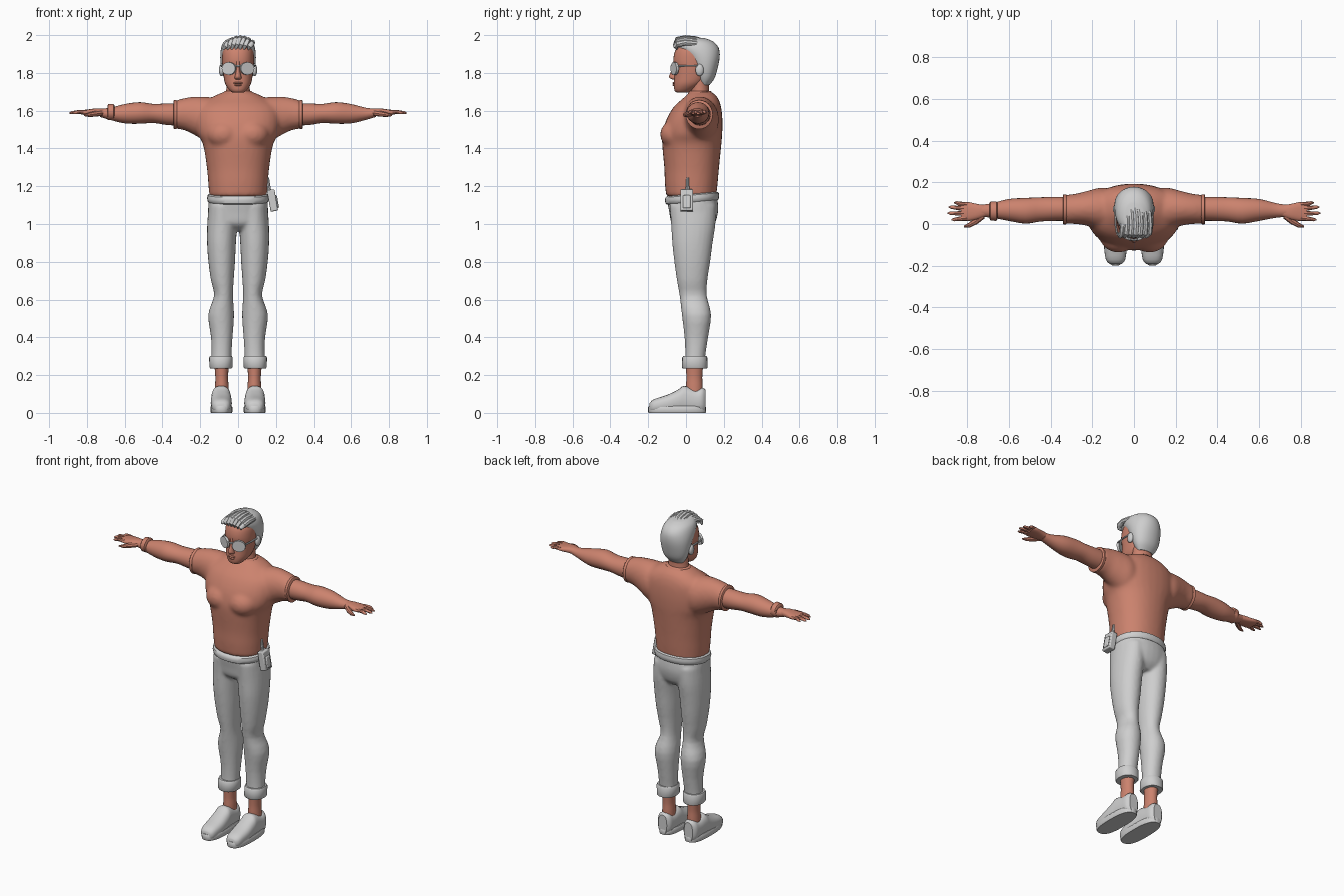
import bpy, bmesh, math
from mathutils import Vector, Matrix


def material(name, rgb):
    m = bpy.data.materials.new(name)
    m.diffuse_color = (*rgb, 1)
    return m


SKIN = material("warm_skin", (0.60, 0.225, 0.155))
GREY = material("light_grey", (0.62, 0.62, 0.62))


def bridge(bm, rings):
    """Skin a list of vertex rings and cap both ends."""
    n = len(rings[0])
    for a, b in zip(rings, rings[1:]):
        for i in range(n):
            bm.faces.new((a[i], a[(i + 1) % n], b[(i + 1) % n], b[i]))
    bm.faces.new(rings[0])
    bm.faces.new(rings[-1])


def loft(bm, axis, secs, p=2.0, n=24, steps=3, flip=1):
    """Smooth loft through (position, a0, a1, b0, b1) bounds along an axis."""
    path = []
    for i in range(len(secs) - 1):
        q = [secs[max(0, min(len(secs) - 1, i + k))] for k in (-1, 0, 1, 2)]
        for s in range(steps):
            t = s / steps
            path.append([0.5 * (2 * b + (c - a) * t + (2 * a - 5 * b + 4 * c - d) * t * t
                                + (3 * b - a - 3 * c + d) * t ** 3)
                         for a, b, c, d in zip(*q)])
    path.append(secs[-1])
    rings = []
    for pos, a0, a1, b0, b1 in path:
        ring = []
        for k in range(n):
            c, s = math.cos(2 * math.pi * k / n), math.sin(2 * math.pi * k / n)
            u = (a0 + a1) / 2 + (a1 - a0) / 2 * math.copysign(abs(c) ** (2 / p), c)
            v = (b0 + b1) / 2 + (b1 - b0) / 2 * math.copysign(abs(s) ** (2 / p), s)
            x, y, z = {'x': (pos, u, v), 'y': (u, pos, v), 'z': (u, v, pos)}[axis]
            ring.append(bm.verts.new((x * flip, y, z)))
        rings.append(ring)
    bridge(bm, rings)


def sym(rows):
    """Rows (z, half width, y0, y1) to full bounds."""
    return [(z, -w, w, a, b) for z, w, a, b in rows]


def tube(bm, pts, radii, ref, n=8, flat=1.0):
    pts = [Vector(q) for q in pts]
    rings = []
    for i, q in enumerate(pts):
        d = (pts[min(i + 1, len(pts) - 1)] - pts[max(i - 1, 0)]).normalized()
        u = d.cross(Vector(ref)).normalized()
        v = d.cross(u)
        rings.append([bm.verts.new(q + radii[i] * (u * math.cos(a) * flat + v * math.sin(a)))
                      for a in (2 * math.pi * k / n for k in range(n))])
    bridge(bm, rings)


def ball(bm, loc, size):
    bmesh.ops.create_uvsphere(bm, u_segments=20, v_segments=12, radius=1,
                              matrix=Matrix.Translation(loc) @ Matrix.Diagonal((*size, 1)))


def box(bm, loc, size, rot=None):
    m = Matrix.Translation(loc) @ (rot or Matrix()) @ Matrix.Diagonal((*size, 1))
    bmesh.ops.create_cube(bm, size=1, matrix=m)


def finish(name, bm, mat, mirror=False, voxel=0, bevel=0):
    bmesh.ops.recalc_face_normals(bm, faces=bm.faces)
    for f in bm.faces:
        f.smooth = True
    me = bpy.data.meshes.new(name)
    bm.to_mesh(me)
    bm.free()
    me.set_sharp_from_angle(angle=math.radians(42))
    me.materials.append(mat)
    ob = bpy.data.objects.new(name, me)
    bpy.context.collection.objects.link(ob)
    if bevel:
        b = ob.modifiers.new("bevel", 'BEVEL')
        b.width, b.segments = bevel, 2
    if mirror:
        ob.modifiers.new("mirror", 'MIRROR').use_mirror_merge = False
    if voxel:
        r = ob.modifiers.new("blend", 'REMESH')
        r.mode, r.voxel_size, r.use_smooth_shade = 'VOXEL', voxel, True
        s = ob.modifiers.new("soften", 'SMOOTH')
        s.factor, s.iterations = 0.5, 6
    return ob


# shirt: torso, chest and sleeves blended together
bm = bmesh.new()
loft(bm, 'z', sym([(1.145, .152, -.105, .16), (1.22, .158, -.112, .168), (1.30, .165, -.115, .175),
                   (1.42, .185, -.126, .187), (1.48, .215, -.124, .192), (1.55, .225, -.105, .193),
                   (1.62, .21, -.065, .186), (1.67, .14, -.01, .167), (1.70, .075, .02, .135)]), p=2.2, n=32)
for s in (1, -1):
    ball(bm, (s * .075, -.06, 1.475), (.09, .077, .075))
    loft(bm, 'x', [(.08, -.01, .15, 1.45, 1.66), (.15, -.03, .175, 1.43, 1.672), (.22, -.01, .16, 1.465, 1.675),
                   (.28, 0, .145, 1.495, 1.668), (.335, 0, .14, 1.505, 1.652)], flip=s)
finish("shirt", bm, SKIN, voxel=.011)

# shirt hems
bm = bmesh.new()
loft(bm, 'x', [(.322, .002, .139, 1.506, 1.654), (.328, -.002, .142, 1.502, 1.657),
               (.338, -.002, .142, 1.502, 1.656), (.341, .002, .138, 1.506, 1.652)], steps=1)
finish("sleeve_hem", bm, SKIN, mirror=True)
bm = bmesh.new()
loft(bm, 'z', sym([(1.685, .083, .008, .142), (1.70, .075, .016, .135), (1.704, .069, .022, .13)]), steps=1)
finish("collar", bm, SKIN)

# arms with hands
bm = bmesh.new()
loft(bm, 'x', [(.30, .015, .13, 1.52, 1.64), (.38, .015, .13, 1.525, 1.638), (.45, .012, .128, 1.535, 1.636),
               (.52, .002, .125, 1.531, 1.645), (.60, .015, .12, 1.533, 1.635), (.68, .03, .10, 1.552, 1.615),
               (.73, .034, .092, 1.567, 1.612)])
finish("arm", bm, SKIN, mirror=True)
bm = bmesh.new()
loft(bm, 'x', [(.71, .036, .09, 1.57, 1.61), (.75, .022, .096, 1.572, 1.612), (.80, .014, .106, 1.576, 1.606),
               (.83, .018, .104, 1.58, 1.602)], p=2.4, n=20)
for y, tip, dy in ((.027, .875, -.006), (.05, .893, .002), (.073, .888, .008), (.094, .862, .008)):
    tube(bm, [(.80, y, 1.593), (.84, y + dy * .4, 1.594), (tip - .012, y + dy, 1.589), (tip, y + dy, 1.586)],
         (.011, .0105, .008, .003), (0, 0, 1))
tube(bm, [(.725, .04, 1.588), (.76, .012, 1.583), (.79, -.006, 1.578), (.815, -.012, 1.575)],
     (.016, .015, .011, .004), (0, 0, 1))
finish("hand", bm, SKIN, mirror=True)
bm = bmesh.new()
loft(bm, 'x', [(-.692, .024, .102, 1.553, 1.628), (-.687, .017, .107, 1.55, 1.634), (-.66, .015, .108, 1.55, 1.636),
               (-.655, .022, .103, 1.553, 1.63)], steps=1)
finish("wristband", bm, SKIN)

# trousers: pelvis and legs blended together
bm = bmesh.new()
loft(bm, 'z', sym([(.965, .08, -.03, .12), (1.0, .15, -.075, .152), (1.06, .158, -.088, .169),
                   (1.11, .157, -.097, .169), (1.15, .151, -.10, .163)]), p=2.3, n=32)
for s in (1, -1):
    loft(bm, 'z', [(.25, .035, .145, -.01, .102), (.30, .035, .14, -.004, .102), (.40, .029, .143, -.008, .117),
                   (.52, .021, .158, -.022, .133), (.62, .027, .127, -.034, .11), (.70, .023, .143, -.048, .113),
                   (.80, .016, .157, -.062, .128), (.90, .011, .164, -.073, .141), (1.0, .004, .163, -.079, .156),
                   (1.1, .0, .155, -.088, .16)], p=2.1, flip=s)
finish("trousers", bm, GREY, voxel=.0085)
bm = bmesh.new()
loft(bm, 'z', [(.236, .034, .148, -.018, .112), (.242, .029, .151, -.022, .114), (.292, .028, .153, -.02, .113),
               (.302, .033, .148, -.014, .108)], p=2.2, steps=1)
finish("trouser_cuff", bm, GREY, mirror=True)

# belt, slightly higher at the back
bm = bmesh.new()
loft(bm, 'z', sym([(1.112, .155, -.10, .168), (1.118, .161, -.108, .173), (1.135, .164, -.112, .176),
                   (1.15, .161, -.109, .173), (1.156, .152, -.10, .165)]), p=2.2, n=32, steps=1)
for v in bm.verts:
    v.co.z += .09 * v.co.y
finish("belt", bm, GREY)

# radio hanging on the hip
bm = bmesh.new()
tilt = Matrix.Rotation(math.radians(-10), 4, 'Y')
tilt = Matrix.Rotation(math.radians(10), 4, 'Y').inverted()
box(bm, (.182, .004, 1.125), (.04, .068, .115), tilt)
box(bm, (.205, .004, 1.118), (.012, .04, .07), tilt)
finish("radio", bm, GREY, bevel=.008)
bm = bmesh.new()
tube(bm, [(.166, .008, 1.17), (.160, .008, 1.21), (.157, .009, 1.245)], (.010, .009, .007), (0, 1, 0))
finish("antenna", bm, GREY)

# ankles and shoes
bm = bmesh.new()
loft(bm, 'z', [(.06, .05, .125, .0, .09), (.14, .05, .122, .0, .088), (.19, .053, .12, .002, .086),
               (.27, .047, .127, -.002, .092)], n=20)
finish("ankle", bm, SKIN, mirror=True)
bm = bmesh.new()
loft(bm, 'y', [(-.192, .06, .115, .005, .052), (-.17, .042, .135, .0, .072), (-.10, .033, .144, .0, .095),
               (-.04, .035, .143, .0, .124), (-.01, .038, .141, .0, .143), (.05, .04, .138, .0, .125),
               (.085, .044, .134, .0, .133), (.104, .06, .118, .005, .122)], p=2.5)
finish("shoe", bm, GREY, mirror=True)
bm = bmesh.new()
loft(bm, 'z', [(0, .033, .143, -.197, .104), (.006, .03, .146, -.2, .106), (.03, .03, .146, -.2, .106),
               (.036, .034, .142, -.196, .102)], p=2.6, n=32, steps=1)
finish("shoe_sole", bm, GREY, mirror=True)

# neck, head, nose and lips
bm = bmesh.new()
loft(bm, 'z', sym([(1.64, .08, .01, .14), (1.70, .063, .026, .122), (1.80, .06, .02, .125)]))
finish("neck", bm, SKIN)
bm = bmesh.new()
loft(bm, 'z', sym([(1.695, .026, -.046, .01), (1.706, .043, -.06, .03), (1.74, .067, -.064, .085),
                   (1.78, .076, -.062, .115), (1.83, .082, -.062, .13), (1.87, .084, -.067, .14),
                   (1.92, .08, -.056, .14), (1.965, .058, -.02, .11)]), p=2.25, n=32)
finish("head", bm, SKIN)
bm = bmesh.new()
loft(bm, 'z', sym([(1.764, .012, -.07, -.04), (1.772, .019, -.086, -.04), (1.785, .016, -.09, -.04),
                   (1.82, .009, -.075, -.04), (1.86, .012, -.069, -.04)]), n=14, steps=2)
finish("nose", bm, SKIN)
bm = bmesh.new()
for z, w in ((1.747, .024), (1.736, .02)):
    ball(bm, (0, -.062, z), (w, .009, .006))
finish("lips", bm, SKIN)

# ears
bm = bmesh.new()
ball(bm, (.087, .072, 1.815), (.014, .022, .032))
finish("ear", bm, GREY, mirror=True)

# sunglasses
bm = bmesh.new()
turn = Matrix.Rotation(math.radians(24), 4, 'Z')
bmesh.ops.create_cone(bm, cap_ends=True, segments=16, radius1=1, radius2=1, depth=1,
                      matrix=Matrix.Translation((.048, -.06, 1.823)) @ turn
                      @ Matrix.Diagonal((.039, .014, .034, 1)) @ Matrix.Rotation(math.pi / 2, 4, 'X'))
tube(bm, [(.082, -.042, 1.836), (.089, .0, 1.837), (.09, .07, 1.838)], (.005,) * 3, (0, 0, 1), n=6)
tube(bm, [(0, -.077, 1.836), (.016, -.073, 1.838)], (.005,) * 2, (0, 0, 1), n=6)
finish("sunglasses", bm, GREY, mirror=True)

# hair: cap and swept-back locks
bm = bmesh.new()
loft(bm, 'z', sym([(1.735, .05, .07, .124), (1.77, .073, .055, .15), (1.82, .088, .035, .166),
                   (1.88, .094, .002, .178), (1.93, .09, -.045, .174), (1.965, .075, -.045, .145),
                   (1.984, .045, -.035, .10)]), p=2.1, n=28)
finish("hair_cap", bm, GREY)
bm = bmesh.new()
for i in range(-3, 4):
    x = i * .021
    drop = 6 * x * x
    tube(bm, [(x * 1.05 - .012, -.046, 1.925), (x - .004, -.056, 1.95 - drop * .4), (x + .008, -.045, 1.976 - drop),
              (x + .012, -.005, 1.984 - drop), (x + .008, .05, 1.979 - drop), (x * .8, .10, 1.966 - drop),
              (x * .6, .145, 1.935 - drop)],
         (.005, .013, .016, .0155, .015, .012, .004), (1, 0, 0), n=8)
finish("hair_locks", bm, GREY)
